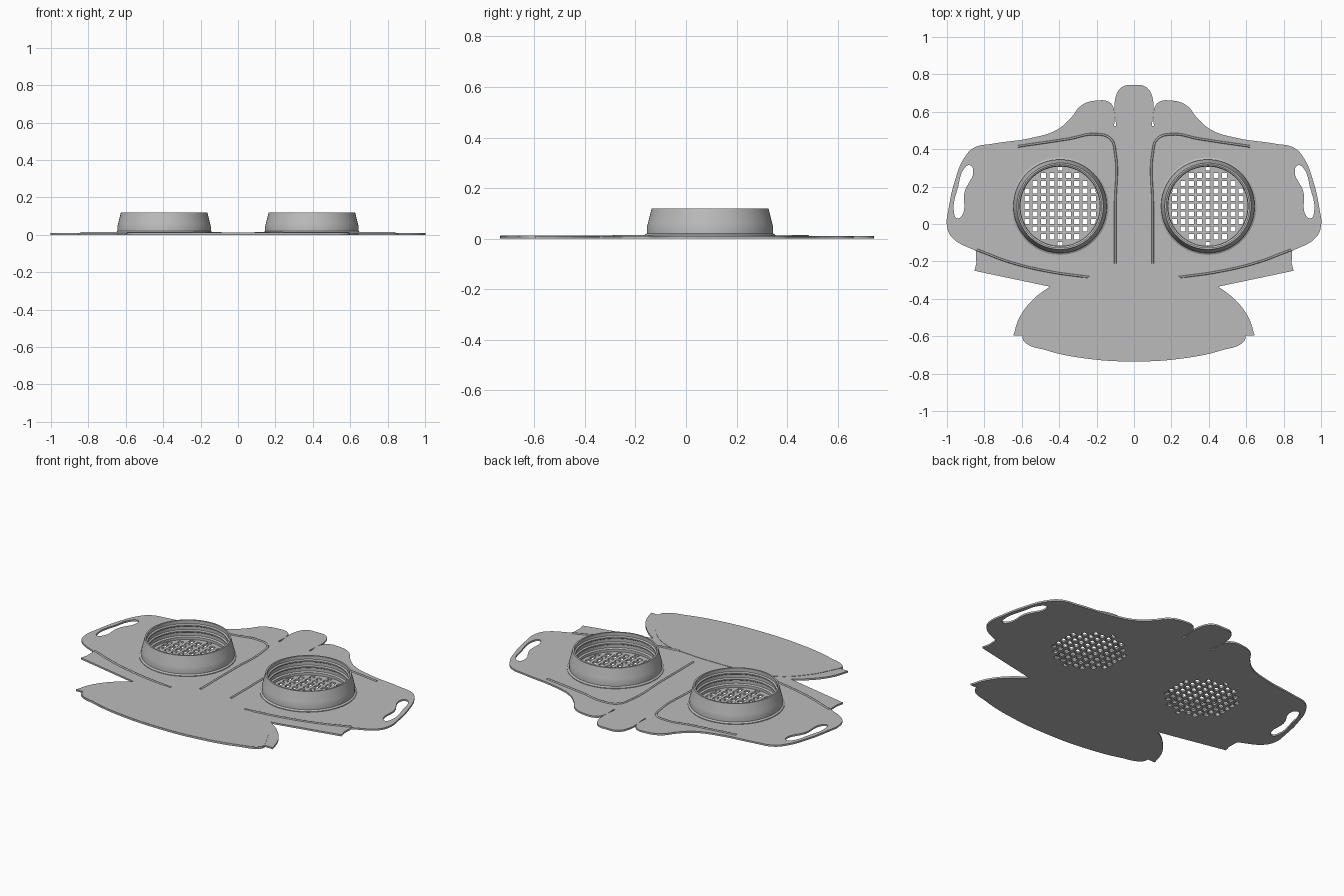
import bpy, math

if "Cube" in bpy.data.objects:
    bpy.data.objects.remove(bpy.data.objects["Cube"])

grey = bpy.data.materials.new("plain_grey")
grey.use_nodes = True
colour = (0.5, 0.5, 0.5, 1)
grey.diffuse_color = colour
grey.node_tree.nodes["Principled BSDF"].inputs["Base Color"].default_value = colour

EYE_X, EYE_Y = 0.395, 0.095
THICK = 0.01


def mirror(pts):
    """Same points on the other side, in reverse order."""
    return [(-p[0],) + tuple(p[1:]) for p in reversed(pts)]


def closed(half):
    """Full outline from a half that begins and ends on the centre line."""
    return half + mirror(half)[1:-1]


def add_spline(curve, pts, cyclic=True):
    """Smooth spline; points with a third entry are sharp corners."""
    s = curve.splines.new('BEZIER')
    s.bezier_points.add(len(pts) - 1)
    for b, p in zip(s.bezier_points, pts):
        b.co = (p[0], p[1], 0)
        kind = 'VECTOR' if len(p) > 2 else 'AUTO'
        b.handle_left_type = b.handle_right_type = kind
    s.use_cyclic_u = cyclic
    s.resolution_u = 8


def add_poly(curve, pts):
    s = curve.splines.new('POLY')
    s.points.add(len(pts) - 1)
    for b, p in zip(s.points, pts):
        b.co = (p[0], p[1], 0, 1)
    s.use_cyclic_u = True


def finish(name, curve, z):
    """Turn a curve into a mesh object."""
    ob = bpy.data.objects.new(name, curve)
    bpy.context.collection.objects.link(ob)
    ob.location.z = z
    bpy.ops.object.select_all(action='DESELECT')
    ob.select_set(True)
    bpy.context.view_layer.objects.active = ob
    bpy.ops.object.convert(target='MESH')
    ob = bpy.context.object
    ob.name = name
    ob.data.materials.clear()
    ob.data.materials.append(grey)
    return ob


def flat_curve(name, thick):
    c = bpy.data.curves.new(name, 'CURVE')
    c.dimensions = '2D'
    c.fill_mode = 'BOTH'
    c.extrude = thick / 2
    return c


# Mask plate: outline, strap slots and grille holes
C = 1  # corner mark
half = [(0, 0.742), (0.06, 0.735), (0.095, 0.69), (0.097, 0.525, C), (0.106, 0.525, C),
        (0.106, 0.61), (0.13, 0.65), (0.2, 0.66), (0.28, 0.635), (0.34, 0.565),
        (0.41, 0.505), (0.55, 0.46), (0.75, 0.43), (0.86, 0.405), (0.91, 0.35),
        (0.955, 0.24), (0.99, 0.09), (1, -0.01), (0.975, -0.07), (0.845, -0.145, C),
        (0.843, -0.21, C), (0.853, -0.25, C), (0.64, -0.295), (0.45, -0.335, C),
        (0.53, -0.395), (0.61, -0.495), (0.645, -0.595, C), (0.597, -0.595, C),
        (0.59, -0.625), (0.47, -0.675), (0.25, -0.72), (0, -0.735)]
plate = flat_curve("mask_plate", THICK)
add_spline(plate, closed(half))
slot = [(0.861, 0.295), (0.88, 0.315), (0.905, 0.3), (0.94, 0.2), (0.962, 0.06),
        (0.945, 0.03), (0.92, 0.045), (0.906, 0.17)]
add_spline(plate, slot)
add_spline(plate, mirror(slot))

PITCH_X, PITCH_Y, HOLE, GRILLE_R = 0.0445, 0.0408, 0.0135, 0.21
for side in (-1, 1):
    for i in range(-5, 6):
        for j in range(-5, 6):
            x, y = i * PITCH_X, j * PITCH_Y
            if math.hypot(x, y) > GRILLE_R - 0.004:
                continue
            square = []
            for dx, dy in ((-1, -1), (1, -1), (1, 1), (-1, 1)):
                px, py = x + dx * HOLE, y + dy * HOLE
                k = min(1, GRILLE_R / math.hypot(px, py))  # trim to the round grille
                square.append((side * EYE_X + px * k, EYE_Y + py * k))
            add_poly(plate, square)
finish("mask_plate", plate, THICK / 2)

# Chin flap layer, a fine step above the plate
flap_half = [(0, -0.27), (0.16, -0.275), (0.36, -0.31), (0.5, -0.43), (0.594, -0.597, C),
             (0.587, -0.624), (0.47, -0.674), (0.25, -0.719), (0, -0.734)]
flap = flat_curve("chin_flap", 0.002)
add_spline(flap, closed(flap_half))
finish("chin_flap", flap, THICK + 0.001)


# Raised ribs around each filter
def rib(name, pts):
    c = bpy.data.curves.new(name, 'CURVE')
    c.dimensions = '3D'
    c.bevel_depth = 0.006
    c.bevel_resolution = 1
    c.use_fill_caps = True
    add_spline(c, pts, cyclic=False)
    finish(name, c, THICK)


panel_rib = [(0.1, -0.21), (0.1, 0.1), (0.1, 0.38), (0.125, 0.455), (0.2, 0.48),
             (0.35, 0.455), (0.62, 0.415)]
cheek_rib = [(0.24, -0.285), (0.45, -0.255), (0.66, -0.205), (0.84, -0.138)]
for label, flip in (("left", False), ("right", True)):
    for name, pts in (("panel_rib", panel_rib), ("cheek_rib", cheek_rib)):
        rib(f"{label}_{name}", mirror(pts) if flip else pts)

# Filter housings: lathed wall with an inner thread
profile = [(0.212, 0.009), (0.26, 0.009), (0.26, 0.014), (0.25, 0.02), (0.25, 0.045),
           (0.246, 0.06), (0.231, 0.12), (0.222, 0.12), (0.222, 0.1), (0.214, 0.095),
           (0.214, 0.088), (0.222, 0.083), (0.222, 0.065), (0.214, 0.06),
           (0.214, 0.053), (0.222, 0.048), (0.222, 0.03), (0.212, 0.025)]
SEG = 72
n = len(profile)
for label, side in (("left", 1), ("right", -1)):
    verts, faces = [], []
    for i in range(SEG):
        a = 2 * math.pi * i / SEG
        verts += [(r * math.cos(a), r * math.sin(a), z) for r, z in profile]
        nxt = (i + 1) % SEG
        for k in range(n):
            m = (k + 1) % n
            faces.append((i * n + k, nxt * n + k, nxt * n + m, i * n + m))
    mesh = bpy.data.meshes.new(f"{label}_filter_housing")
    mesh.from_pydata(verts, [], faces)
    mesh.materials.append(grey)
    ob = bpy.data.objects.new(f"{label}_filter_housing", mesh)
    ob.location = (side * EYE_X, EYE_Y, 0)
    bpy.context.collection.objects.link(ob)
    bpy.ops.object.select_all(action='DESELECT')
    ob.select_set(True)
    bpy.context.view_layer.objects.active = ob
    bpy.ops.object.shade_smooth_by_angle(angle=math.radians(25))
